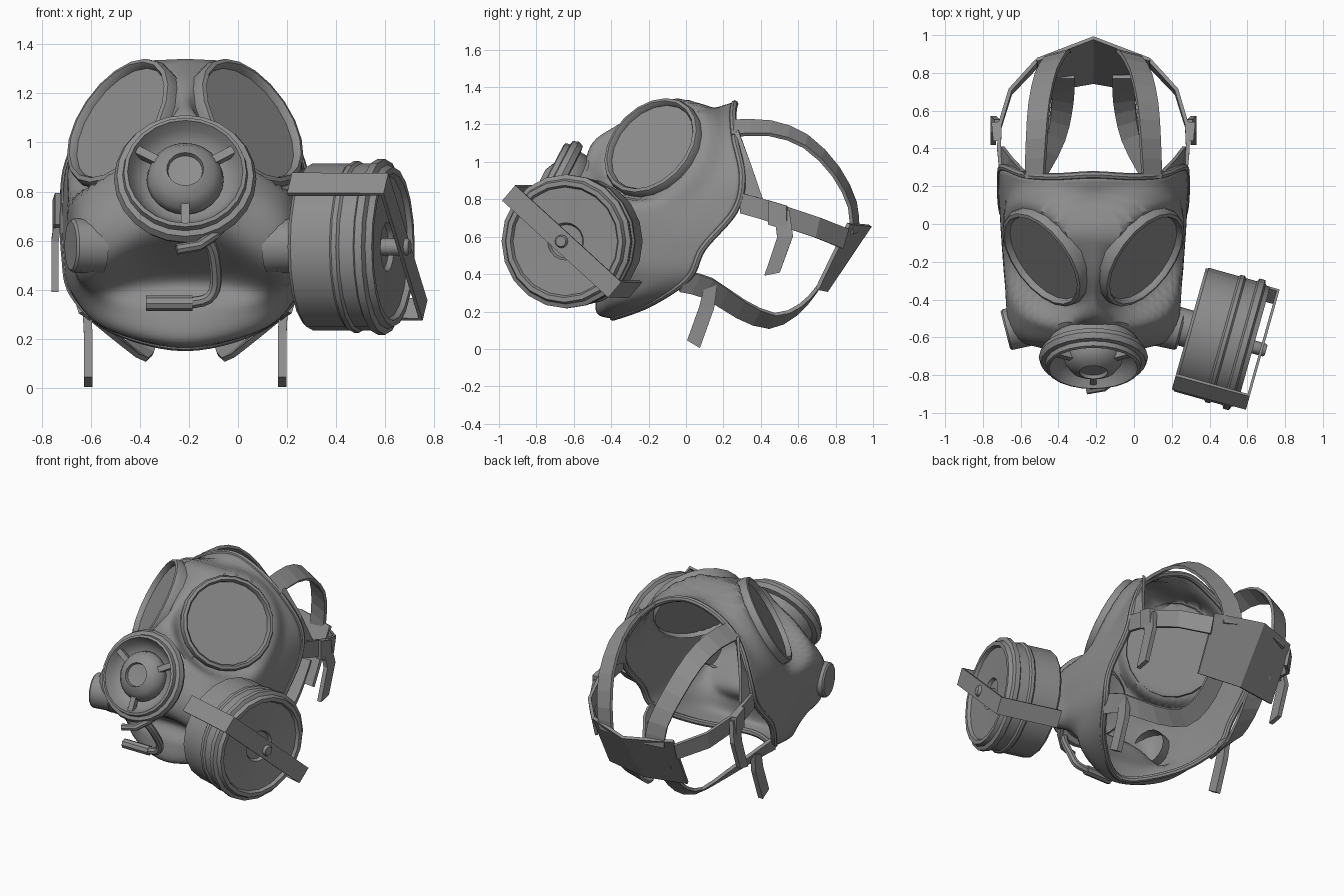
import bpy, bmesh, math
from mathutils import Vector

if "Cube" in bpy.data.objects:
    bpy.data.objects.remove(bpy.data.objects["Cube"], do_unlink=True)

CX = -0.215                      # mask centre line
SIDES = (("left", 1), ("right", -1))

mat = bpy.data.materials.new("grey_rubber")
mat.use_nodes = True
GREY = (0.27, 0.27, 0.27, 1)
mat.diffuse_color = GREY
for node in mat.node_tree.nodes:
    if node.type == 'BSDF_PRINCIPLED':
        node.inputs["Base Color"].default_value = GREY
        node.inputs["Roughness"].default_value = 0.7


def add(name, mesh, smooth=True):
    mesh.materials.clear()
    mesh.materials.append(mat)
    ob = bpy.data.objects.new(name, mesh)
    bpy.context.scene.collection.objects.link(ob)
    if smooth:
        bpy.ops.object.select_all(action='DESELECT')
        ob.select_set(True)
        bpy.context.view_layer.objects.active = ob
        bpy.ops.object.shade_smooth_by_angle(angle=math.radians(40))
    return ob


def grid_mesh(name, rows, closed=False):
    """Skin a list of equally long point rows."""
    bm = bmesh.new()
    vs = [[bm.verts.new(p) for p in row] for row in rows]
    n = len(rows[0])
    for a, b in zip(vs, vs[1:]):
        for j in range(n if closed else n - 1):
            k = (j + 1) % n
            bm.faces.new((a[j], a[k], b[k], b[j]))
    bmesh.ops.remove_doubles(bm, verts=bm.verts, dist=1e-5)
    bmesh.ops.recalc_face_normals(bm, faces=bm.faces)
    mesh = bpy.data.meshes.new(name)
    bm.to_mesh(mesh)
    bm.free()
    return mesh


def thicken(ob, t):
    mod = ob.modifiers.new("thickness", 'SOLIDIFY')
    mod.thickness = t
    mod.offset = 0


def lathe(name, profile, origin, axis, segs=20):
    """Turn (radius, height) points about an axis."""
    q = Vector(axis).to_track_quat('Z', 'Y')
    rows = []
    for r, h in profile:
        ring = [2 * math.pi * i / segs for i in range(segs)]
        rows.append([Vector(origin) + q @ Vector((r * math.cos(a), r * math.sin(a), h)) for a in ring])
    return add(name, grid_mesh(name, rows, True))


def ribbon(name, path, w0, w1, width, t=0.02):
    """Flat band along a path; its width direction turns from w0 to w1."""
    rows = []
    for i, p in enumerate(path):
        d = Vector(w0).lerp(Vector(w1), i / (len(path) - 1)).normalized() * width / 2
        rows.append([Vector(p) - d, Vector(p) + d])
    ob = add(name, grid_mesh(name, rows), False)
    thicken(ob, t)
    return ob


def tube(name, pts, r, closed=False):
    cu = bpy.data.curves.new(name, 'CURVE')
    cu.dimensions = '3D'
    cu.bevel_depth = r
    cu.bevel_resolution = 2
    cu.use_fill_caps = True
    sp = cu.splines.new('POLY')
    sp.points.add(len(pts) - 1)
    for pt, p in zip(sp.points, pts):
        pt.co = (*p, 1)
    sp.use_cyclic_u = closed
    tmp = bpy.data.objects.new(name + "_path", cu)
    bpy.context.scene.collection.objects.link(tmp)
    dg = bpy.context.evaluated_depsgraph_get()
    mesh = bpy.data.meshes.new_from_object(tmp.evaluated_get(dg))
    bpy.data.objects.remove(tmp, do_unlink=True)
    return add(name, mesh)


def spline(pts, n, mirror=False):
    """Smooth curve through points; ends reflect in x when mirrored."""
    flip = lambda p: Vector((-p.x, p.y, p.z))
    first = flip(pts[1]) if mirror else 2 * pts[0] - pts[1]
    last = flip(pts[-2]) if mirror else 2 * pts[-1] - pts[-2]
    q = [first, *pts, last]
    out = []
    for a, b, c, d in zip(q, q[1:], q[2:], q[3:]):
        for k in range(n):
            t = k / n
            out.append(b + (c - a) * t / 2 + (2 * a - 5 * b + 4 * c - d) * t * t / 2
                       + (3 * b - a - 3 * c + d) * t ** 3 / 2)
    return out + [pts[-1].copy()]


# Face piece: half loops from the opening edge forward to the nose
EYE = Vector((0.255, -0.175, 1.075))
EYE_N = Vector((0.7, -0.52, 0.49)).normalized()
NOSE = Vector((0, -0.63, 0.812))
NOSE_N = Vector((0, -0.89, 0.46)).normalized()
NOSE_UP = Vector((0, 0.46, 0.89)).normalized()
loops = [
    [(0, .26, 1.31), (.2, .25, 1.25), (.36, .26, 1.12), (.47, .3, .92), (.49, .26, .74),
     (.485, .09, .54), (.45, .01, .38), (.29, -.2, .24), (0, -.39, .17)],
    [(0, .04, 1.25), (.2, .04, 1.2), (.35, .05, 1.08), (.44, .06, .92), (.475, .02, .74),
     (.475, -.1, .56), (.44, -.18, .38), (.3, -.37, .25), (0, -.47, .2)],
    [(0, -.27, 1.22), (.2, -.24, 1.15), (.35, -.22, 1.02), (.43, -.25, .88), (.46, -.28, .72),
     (.45, -.34, .57), (.42, -.37, .42), (.25, -.43, .33), (0, -.46, .32)],
    [(0, -.47, 1.12), (.14, -.45, 1.08), (.26, -.45, .97), (.35, -.48, .84), (.41, -.56, .7),
     (.41, -.59, .58), (.38, -.55, .47), (.2, -.44, .45), (0, -.42, .45)],
]
loops = [[Vector(p) for p in lp] for lp in loops]
angles = [math.pi * i / 8 for i in range(9)]
loops.append([NOSE + 0.2 * (math.cos(a) * NOSE_UP + math.sin(a) * Vector((1, 0, 0))) for a in angles])
fine = [spline(lp, 6, True) for lp in loops]
columns = [spline(list(col), 6) + [NOSE.copy()] for col in zip(*fine)]
for col in columns:              # flatten the eye sockets
    for p in col:
        d = (p - EYE).dot(EYE_N)
        r = (p - EYE - d * EYE_N).length
        if abs(d) < 0.25:
            w = min(1, max(0, (0.39 - r) / 0.09))
            p -= EYE_N * (d + 0.025) * w * w * (3 - 2 * w)
for col in (columns[0], columns[-1]):
    for p in col:
        p.x = 0
shell = add("face_piece", grid_mesh("face_piece", columns))
shell.location.x = CX
shell.modifiers.new("mirror", 'MIRROR')
thicken(shell, 0.02)

# Rolled rim round the opening
half = [col[0] for col in columns]
rim = half + [Vector((-p.x, p.y, p.z)) for p in half[-2:0:-1]]
tube("opening_rim", [p + Vector((CX, 0, 0)) for p in rim], 0.02, True)

# Front valve with stepped rings, dome and three spokes
valve_o = NOSE + Vector((CX, 0, 0))
lathe("front_valve", [(.2, -.04), (.24, 0), (.245, .05), (.278, .055), (.29, .085), (.278, .115),
                      (.255, .12), (.25, .145), (.235, .15), (.215, .11), (.18, .07), (.15, .06),
                      (.157, .08), (.15, .115), (.12, .155), (.075, .175), (.07, .155), (0, .15)],
      valve_o, NOSE_N, 24)
for i in range(3):
    a = math.radians(30 + 120 * i)
    out = math.cos(a) * Vector((1, 0, 0)) + math.sin(a) * NOSE_UP
    across = out.cross(NOSE_N)
    base = valve_o + NOSE_N * 0.115
    ribbon(f"valve_spoke_{i + 1}", [base + out * 0.13, base + out * 0.23], across, across, 0.035, 0.035)

# Speaking tube under the valve
tube("tube_spout", [(-.25, -.88, .565), (-.16, -.865, .58), (-.1, -.82, .62), (-.06, -.76, .66)], 0.022)
tube("tube_bend", spline([Vector(p) for p in [(-.13, -.82, .62), (-.1, -.78, .55), (-.09, -.71, .43),
                                              (-.12, -.69, .365), (-.2, -.68, .345)]], 3), 0.024)
tube("tube_handle", [(-.375, -.68, .345), (-.185, -.68, .345)], 0.031)

# Paired parts: eyes, ports and straps
for side, s in SIDES:
    def P(x, y, z):
        return Vector((CX + s * x, y, z))

    eye, n = P(*EYE), (s * EYE_N.x, EYE_N.y, EYE_N.z)
    lathe(side + "_eye_ring", [(.288, -.07), (.297, .005), (.288, .03), (.27, .035), (.26, .02), (.257, -.01)],
          eye, n, 20)
    lathe(side + "_lens", [(.265, .003), (0, .003)], eye, n, 20)
    lathe(side + "_port", [(.115, -.02), (.11, .1), (.1, .11), (0, .11)],
          P(.36, -.535, .58), (s * .97, -.25, 0), 16)

    # Flap that ties the rim to the temple strap
    flap = [[P(.35, .26, 1.14), P(.37, .28, 1.17)], [P(.46, .3, .95), P(.435, .35, .98)],
            [P(.485, .27, .77), P(.48, .41, .8)]]
    thicken(add(side + "_flap", grid_mesh(side + "_flap", flap), False), 0.02)

    ribbon(side + "_top_strap",
           spline([P(.31, .24, 1.18), P(.3, .45, 1.18), P(.285, .64, 1.11),
                   P(.25, .8, .95), P(.2, .89, .77), P(.18, .9, .62)], 2),
           (s, 0, -.8), (s, -.3, -.1), 0.125)
    ribbon(side + "_temple_strap",
           [P(.49, .29, .78), P(.5, .4, .75), P(.495, .52, .71), P(.44, .7, .65), P(.3, .85, .59)],
           (0, 0, 1), (0, .3, 1), 0.11)
    ribbon(side + "_temple_buckle", [P(.51, .44, .73), P(.52, .54, .7)], (0, 0, 1), (0, 0, 1), 0.13, 0.04)
    ribbon(side + "_temple_tail", [P(.51, .51, .74), P(.53, .53, .6), P(.53, .46, .4)],
           (0, 1, 0), (0, 1, .2), 0.085, 0.03)
    ribbon(side + "_lower_strap",
           spline([P(.44, -.01, .36), P(.4, .12, .325), P(.28, .29, .215), P(.2, .46, .15),
                   P(.17, .6, .21), P(.16, .7, .32), P(.16, .78, .45)], 2),
           (s * .3, .5, 1), (s, 0, 0), 0.12)
    ribbon(side + "_lower_tail", [P(.4, .13, .33), P(.395, .11, .22), P(.395, .04, .025)],
           (0, 1, .4), (0, 1, -.6), 0.08, 0.035)

# Head pad at the back where the straps meet
pad = [[(CX - .3, .87, .67), (CX, .985, .66), (CX + .3, .87, .67)],
       [(CX - .29, .7, .32), (CX, .75, .31), (CX + .29, .7, .32)]]
thicken(add("head_pad", grid_mesh("head_pad", pad), False), 0.02)

# Filter canister on the left port
CAN = Vector((.29, -.555, .575))
AX = Vector((.963, -.27, 0)).normalized()
lathe("filter_canister", [(0, -.12), (.1, -.12), (.1, 0), (.325, 0), (.34, .015), (.34, .18), (.35, .19),
                          (.35, .21), (.34, .22), (.34, .28), (.358, .29), (.358, .32), (.335, .33),
                          (.325, .355), (.3, .355), (.29, .335), (.1, .33), (.09, .31), (0, .31)], CAN, AX)
lathe("canister_knob", [(.035, .3), (.035, .415), (.028, .425), (0, .425)], CAN, AX, 12)

# Diagonal bracket wrapped over the canister
front = Vector((AX.y, -AX.x, 0))
u = (front * .75 + Vector((0, 0, .66))).normalized()
v = u.cross(AX)
ribbon("canister_bracket", [CAN + u * .385, CAN + u * .385 + AX * .4,
                            CAN - u * .385 + AX * .4, CAN - u * .385], v, v, 0.11)
